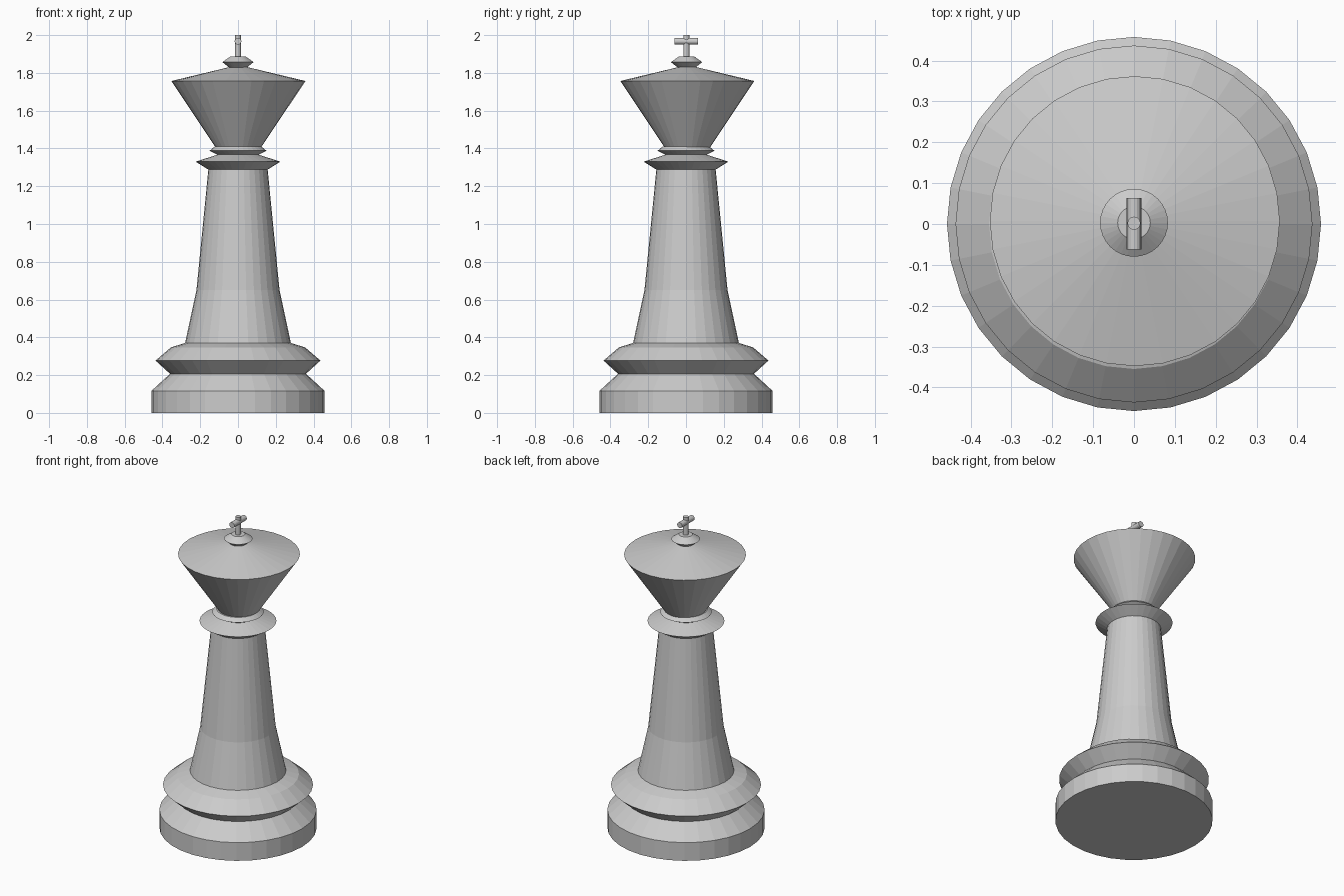
import bpy, bmesh
from math import cos, sin, pi, radians

if "Cube" in bpy.data.objects:
    bpy.data.objects.remove(bpy.data.objects["Cube"])

SIDES = 32


def lathe(name, profile, offset=(0, 0)):
    """Spin (radius, height) points round z into a closed, flat-faced solid."""
    bm = bmesh.new()
    rings = [[bm.verts.new((r * cos(2 * pi * i / SIDES), r * sin(2 * pi * i / SIDES), z))
              for i in range(SIDES)] for r, z in profile]
    for a, b in zip(rings, rings[1:]):
        for i in range(SIDES):
            j = (i + 1) % SIDES
            bm.faces.new((a[i], a[j], b[j], b[i]))
    bm.faces.new(rings[0][::-1])
    bm.faces.new(rings[-1])
    mesh = bpy.data.meshes.new(name)
    bm.to_mesh(mesh)
    bm.free()
    obj = bpy.data.objects.new(name, mesh)
    obj.location = (*offset, 0)
    bpy.context.collection.objects.link(obj)
    return obj


def rod(name, radius, length, location, rotation=(0, 0, 0)):
    bpy.ops.mesh.primitive_cylinder_add(vertices=16, radius=radius, depth=length,
                                        location=location, rotation=rotation)
    bpy.context.object.name = name


# Foot: plinth with chamfer, then the bulging lower collar
lathe("base", [(0.458, 0), (0.458, 0.117), (0.36, 0.207), (0.437, 0.277),
               (0.355, 0.347), (0.28, 0.37)])

# Tapered column
lathe("body", [(0.28, 0.37), (0.22, 0.65), (0.157, 1.288)])

# Neck collar and the smaller ring above it
lathe("neck_collar", [(0.157, 1.288), (0.224, 1.33), (0.11, 1.367)])
lathe("neck_ring", [(0.11, 1.367), (0.15, 1.388), (0.125, 1.409)])

# Flared crown with shallow domed top
lathe("crown", [(0.12, 1.405), (0.355, 1.757), (0.05, 1.83)], offset=(0.002, 0.007))

# Finial bead and cross
lathe("finial", [(0.045, 1.827), (0.083, 1.857), (0.04, 1.887)], offset=(0, 0.003))
rod("cross_upright", 0.016, 0.12, (0, 0.002, 1.94))
rod("cross_bar", 0.018, 0.126, (0, 0.001, 1.967), (radians(90), 0, 0))
